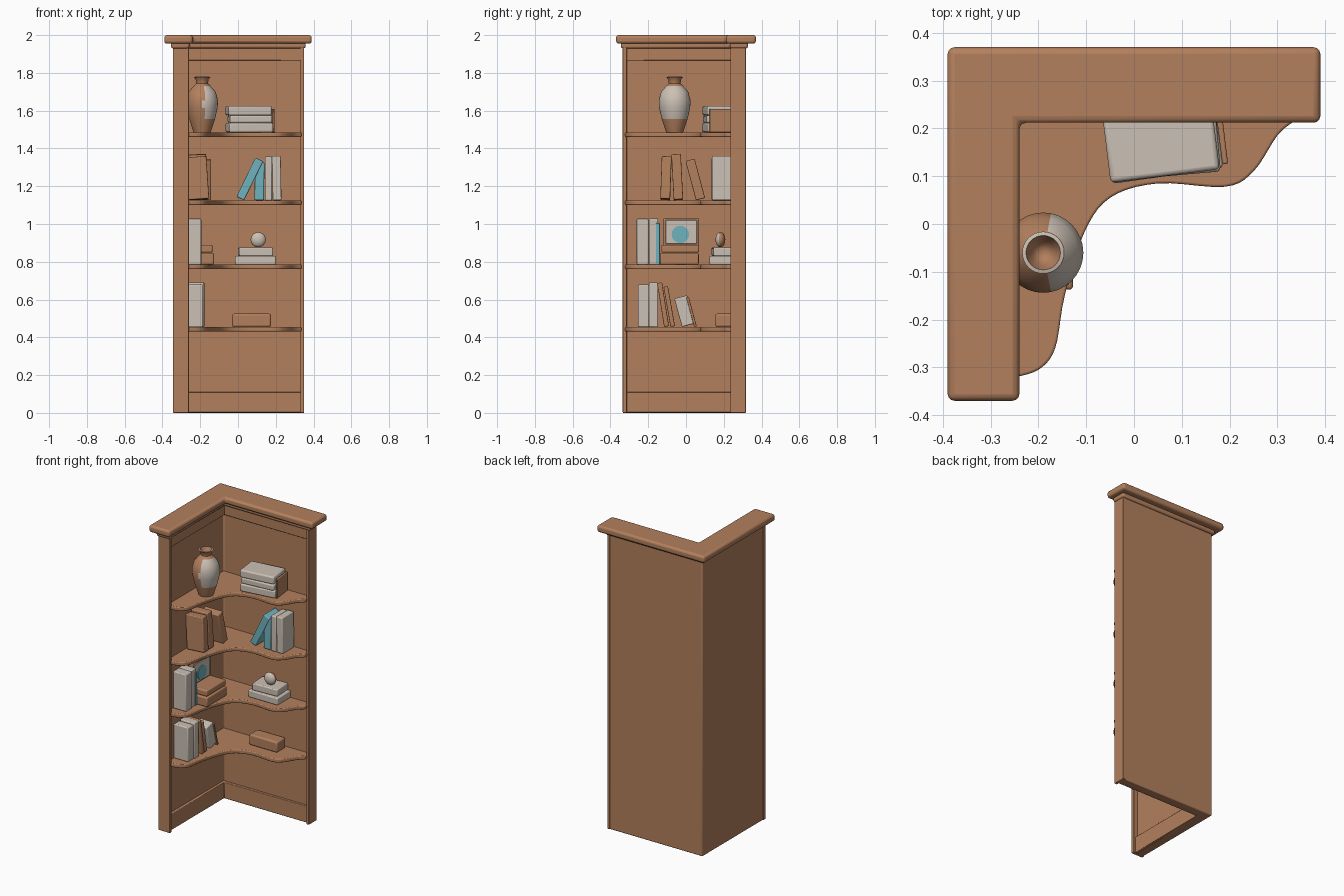
import bpy, bmesh, math
from mathutils import Vector, Matrix

cube = bpy.data.objects.get("Cube")
if cube:
    bpy.data.objects.remove(cube, do_unlink=True)


def material(name, rgb):
    m = bpy.data.materials.new(name)
    m.use_nodes = True
    m.diffuse_color = (*rgb, 1)
    m.node_tree.nodes["Principled BSDF"].inputs["Base Color"].default_value = (*rgb, 1)
    return m


wood = material("brown wood", (0.45, 0.215, 0.11))
cream = material("warm white", (0.60, 0.53, 0.46))
teal = material("teal", (0.16, 0.45, 0.52))


def finish(name, bm, mats, bevel=0.0, smooth=False):
    bmesh.ops.recalc_face_normals(bm, faces=bm.faces)
    me = bpy.data.meshes.new(name)
    bm.to_mesh(me)
    bm.free()
    ob = bpy.data.objects.new(name, me)
    bpy.context.collection.objects.link(ob)
    for m in mats:
        me.materials.append(m)
    if bevel:
        mod = ob.modifiers.new("Bevel", "BEVEL")
        mod.width, mod.segments = bevel, 3
        mod.limit_method = "ANGLE"
    if smooth or bevel:
        bpy.ops.object.select_all(action="DESELECT")
        ob.select_set(True)
        bpy.context.view_layer.objects.active = ob
        bpy.ops.object.shade_smooth_by_angle(angle=math.radians(40))
    return ob


def prism(name, outline, z0, z1, bevel=0.004):
    bm = bmesh.new()
    face = bm.faces.new([bm.verts.new((x, y, z0)) for x, y in outline])
    top = bmesh.ops.extrude_face_region(bm, geom=[face])["geom"]
    verts = [v for v in top if isinstance(v, bmesh.types.BMVert)]
    bmesh.ops.translate(bm, verts=verts, vec=(0, 0, z1 - z0))
    return finish(name, bm, [wood], bevel)


def ell(name, left, back, right, front, inner_x, inner_y, z0, z1, bevel=0.004):
    pts = [(left, back), (left, front), (inner_x, front),
           (inner_x, inner_y), (right, inner_y), (right, back)]
    return prism(name, pts, z0, z1, bevel)


def block(name, base, size, mat, lean_x=0, lean_y=0, turn=0, bevel=0.006):
    """Box standing on its base centre, leaned by degrees."""
    rx, ry, rz = (math.radians(a) for a in (lean_x, lean_y, turn))
    lift = abs(math.sin(rx)) * size[1] / 2 + abs(math.sin(ry)) * size[0] / 2
    bm = bmesh.new()
    bmesh.ops.create_cube(bm, size=1)
    mat4 = (Matrix.Translation(Vector(base) + Vector((0, 0, lift)))
            @ Matrix.Rotation(rz, 4, "Z") @ Matrix.Rotation(ry, 4, "Y")
            @ Matrix.Rotation(rx, 4, "X")
            @ Matrix.Diagonal((*size, 1)) @ Matrix.Translation((0, 0, 0.5)))
    bmesh.ops.transform(bm, matrix=mat4, verts=bm.verts)
    return finish(name, bm, [mat], bevel)


def smooth_path(pts, steps=5):
    """Catmull-Rom curve through the points."""
    p = [Vector(q) for q in [pts[0], *pts, pts[-1]]]
    out = []
    for a, b, c, d in zip(p, p[1:], p[2:], p[3:]):
        for i in range(steps):
            t = i / steps
            out.append(0.5 * (2 * b + (c - a) * t + (2 * a - 5 * b + 4 * c - d) * t * t
                              + (3 * b - a - 3 * c + d) * t ** 3))
    return [tuple(q) for q in out] + [tuple(pts[-1])]


# Carcass: L-shaped walls, end posts, baseboard, frieze and cornice
ell("wall_panels", -0.34, 0.315, 0.345, -0.33, -0.29, 0.265, 0, 1.96, 0.006)
prism("front_post", [(-0.344, -0.335), (-0.26, -0.335), (-0.26, -0.313), (-0.344, -0.313)], 0, 1.96)
prism("back_post", [(0.33, 0.235), (0.35, 0.235), (0.35, 0.318), (0.33, 0.318)], 0, 1.96)
ell("baseboard", -0.33, 0.305, 0.335, -0.32, -0.275, 0.25, 0.002, 0.11)
ell("frieze", -0.33, 0.305, 0.335, -0.32, -0.268, 0.243, 1.865, 1.96)
ell("neck_moulding", -0.354, 0.328, 0.358, -0.344, -0.258, 0.232, 1.93, 1.965, 0.01)
ell("cornice", -0.39, 0.37, 0.39, -0.37, -0.24, 0.212, 1.955, 2.0, 0.014)

# Shelves with a curved front edge
front_edge = smooth_path([(0.335, 0.215), (0.30, 0.185), (0.25, 0.11), (0.19, 0.078), (0.05, 0.085),
                          (-0.05, 0.055), (-0.105, -0.02), (-0.145, -0.15),
                          (-0.165, -0.26), (-0.2, -0.305), (-0.255, -0.322)])
outline = [(-0.30, -0.322), (-0.30, 0.275), (0.335, 0.275)] + front_edge
levels = [0.455, 0.785, 1.125, 1.485]
for i, z in enumerate(levels):
    prism(f"shelf_{i + 1}", outline, z - 0.024, z, 0.005)
low, second, third, top = levels

# Vase: lathe profile, with a pale glazed patch facing the room
profile = [(0, 0), (0.045, 0), (0.05, 0.015), (0.068, 0.07), (0.082, 0.13), (0.084, 0.17),
           (0.072, 0.215), (0.045, 0.245), (0.031, 0.26), (0.034, 0.28), (0.044, 0.293),
           (0.036, 0.295), (0.025, 0.265), (0, 0.235)]
bm = bmesh.new()
vs = [bm.verts.new((r, 0, z)) for r, z in profile]
es = [bm.edges.new(pair) for pair in zip(vs, vs[1:])]
bmesh.ops.spin(bm, geom=vs + es, cent=(0, 0, 0), axis=(0, 0, 1),
               angle=math.tau, steps=32, use_duplicate=False)
bmesh.ops.remove_doubles(bm, verts=bm.verts, dist=0.0005)
for f in bm.faces:
    c = f.calc_center_median()
    pale = c.x > 0.008 and 0.07 < c.z < 0.24
    rim = c.z > 0.287
    f.material_index = 1 if pale or rim else 0
vase = finish("vase", bm, [wood, cream], smooth=True)
vase.location = (-0.19, -0.06, top)

# Top shelf: stack of pale books
for i, (dx, w, h, turn) in enumerate([(0, 0.235, 0.05, 8), (0.003, 0.225, 0.04, 5), (-0.004, 0.23, 0.05, 7)]):
    block(f"stacked_book_{i + 1}", (0.06 + dx, 0.175, top + (0, 0.05, 0.09)[i]),
          (w, 0.15, h), cream, turn=turn, bevel=0.009)
block("stack_end_cover", (0.183, 0.19, top), (0.012, 0.13, 0.125), wood, turn=7, bevel=0.004)

# Third shelf: brown books by the side wall, teal and pale ones by the back wall
block("brown_book_1", (-0.215, -0.11, third), (0.125, 0.052, 0.225), wood, lean_x=-2, lean_y=-4)
block("brown_book_2", (-0.22, -0.04, third), (0.12, 0.05, 0.24), wood, lean_x=3, lean_y=-2)
block("brown_book_3", (-0.205, 0.077, third), (0.125, 0.05, 0.215), wood, lean_x=15)
block("brown_book_1_pages", (-0.235, -0.11, third + 0.218), (0.04, 0.035, 0.009), cream, bevel=0.002)
block("leaning_teal_book", (0.012, 0.195, third), (0.045, 0.12, 0.23), teal, lean_y=26)
block("upright_teal_book", (0.112, 0.195, third), (0.05, 0.11, 0.2), teal, lean_y=1)
block("pale_book_1", (0.161, 0.197, third), (0.038, 0.12, 0.232), cream)
block("pale_book_2", (0.207, 0.197, third), (0.046, 0.12, 0.235), cream, lean_y=-1)

# Second shelf: upright books, box stack with a picture, ornament on books
block("tall_pale_book_1", (-0.242, -0.23, second), (0.095, 0.062, 0.243), cream)
block("tall_pale_book_2", (-0.245, -0.172, second), (0.09, 0.05, 0.245), cream)
block("thin_teal_book", (-0.235, -0.149, second), (0.075, 0.022, 0.22), teal, bevel=0.004)
block("lower_box", (-0.205, -0.035, second), (0.155, 0.205, 0.062), wood, bevel=0.008)
block("upper_box", (-0.21, -0.03, second + 0.064), (0.15, 0.2, 0.04), wood, bevel=0.008)
block("picture_frame", (-0.262, -0.025, second + 0.1), (0.03, 0.19, 0.145), wood)
block("picture", (-0.246, -0.025, second + 0.11), (0.009, 0.165, 0.125), cream, bevel=0.002)
bm = bmesh.new()
bmesh.ops.create_cone(bm, cap_ends=True, segments=20, radius1=0.046, radius2=0.046, depth=0.006,
                      matrix=Matrix.Translation((-0.24, -0.03, 0.945)) @ Matrix.Rotation(math.pi / 2, 4, "Y"))
finish("picture_spot", bm, [teal])
block("ornament_book_1", (0.092, 0.195, second), (0.215, 0.14, 0.046), cream)
block("ornament_book_2", (0.092, 0.2, second + 0.046), (0.18, 0.12, 0.045), cream, turn=3)
bm = bmesh.new()
bmesh.ops.create_uvsphere(bm, u_segments=24, v_segments=14, radius=0.04)
for f in bm.faces:
    f.material_index = 1 if f.calc_center_median().y < -0.01 else 0
ball = finish("ornament", bm, [wood, cream], smooth=True)
ball.scale.y = 0.65
ball.location = (0.107, 0.182, second + 0.132)

# Lowest shelf: upright and leaning books, small box
block("low_pale_book_1", (-0.237, -0.225, low), (0.105, 0.058, 0.225), cream)
block("low_pale_book_2", (-0.232, -0.172, low), (0.105, 0.048, 0.235), cream)
block("low_brown_book_1", (-0.235, -0.103, low), (0.115, 0.026, 0.235), wood, lean_x=9)
block("low_brown_book_2", (-0.235, -0.07, low), (0.11, 0.024, 0.215), wood, lean_x=10)
block("low_leaning_book", (-0.235, 0.012, low), (0.1, 0.07, 0.155), cream, lean_x=15)
block("low_leaning_cover", (-0.235, 0.05, low), (0.11, 0.014, 0.16), wood, lean_x=15, bevel=0.004)
block("small_box", (0.072, 0.2, low), (0.205, 0.09, 0.07), wood, bevel=0.01)
